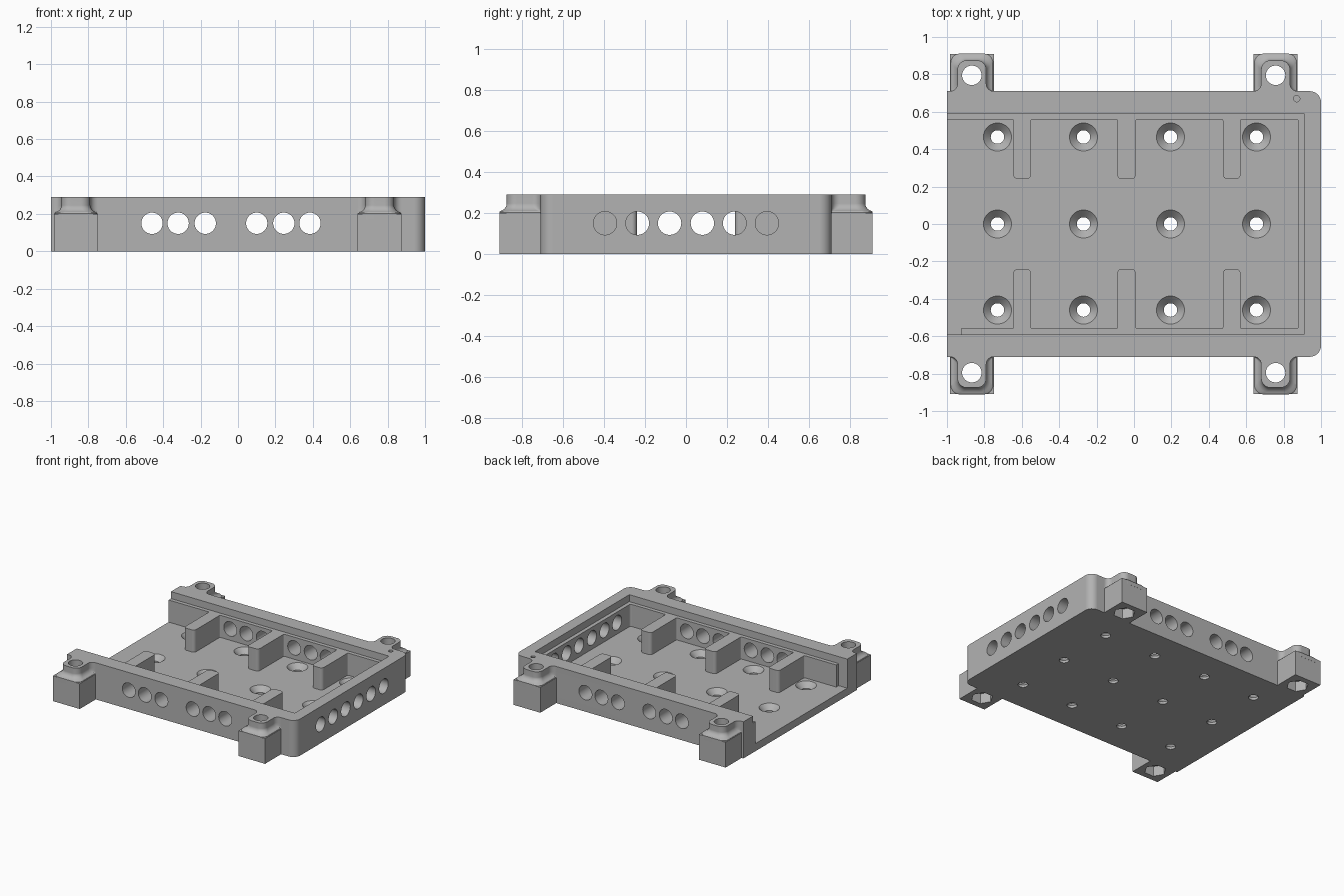
import bpy, bmesh
from math import pi, sin, cos
from mathutils import Vector, Matrix

if "Cube" in bpy.data.objects:
    bpy.data.objects.remove(bpy.data.objects["Cube"])

grey = bpy.data.materials.new("plain grey")
grey.use_nodes = True
grey.diffuse_color = (0.45, 0.45, 0.45, 1)
grey.node_tree.nodes["Principled BSDF"].inputs["Base Color"].default_value = (0.45, 0.45, 0.45, 1)


def rounded(corners, steps=8):
    """Plan outline from right-angled (x, y, radius) corners."""
    out = []
    for i, (x, y, r) in enumerate(corners):
        p = Vector((x, y))
        if r == 0:
            out.append(p)
            continue
        a = (Vector(corners[i - 1][:2]) - p).normalized()
        b = (Vector(corners[(i + 1) % len(corners)][:2]) - p).normalized()
        centre = p + (a + b) * r
        for k in range(steps + 1):
            t = k / steps * pi / 2
            out.append(centre - (b * cos(t) + a * sin(t)) * r)
    return out


def loft(name, rings):
    """Closed solid through (outline, z) rings."""
    bm = bmesh.new()
    loops = [[bm.verts.new((p[0], p[1], z)) for p in outline] for outline, z in rings]
    n = len(loops[0])
    bm.faces.new(loops[0])
    bm.faces.new(loops[-1])
    for low, high in zip(loops, loops[1:]):
        for i in range(n):
            j = (i + 1) % n
            bm.faces.new((low[i], low[j], high[j], high[i]))
    bmesh.ops.recalc_face_normals(bm, faces=bm.faces)
    return finish(name, bm)


def finish(name, bm):
    mesh = bpy.data.meshes.new(name)
    bm.to_mesh(mesh)
    bm.free()
    mesh.materials.append(grey)
    ob = bpy.data.objects.new(name, mesh)
    bpy.context.collection.objects.link(ob)
    return ob


def rect(x0, x1, y0, y1):
    return [(x0, y0), (x1, y0), (x1, y1), (x0, y1)]


def circle(x, y, r, n=40):
    return [(x + r * cos(2 * pi * k / n), y + r * sin(2 * pi * k / n)) for k in range(n)]


def drills(name, centres, radius, length, axis):
    """Row of separate horizontal cylinders along an axis."""
    bm = bmesh.new()
    for c in centres:
        turn = Matrix.Rotation(pi / 2, 4, "Y" if axis == "X" else "X")
        bmesh.ops.create_cone(bm, cap_ends=True, segments=40, radius1=radius, radius2=radius,
                              depth=length, matrix=Matrix.Translation(c) @ turn)
    return finish(name, bm)


def combine(ob, tools, operation="DIFFERENCE"):
    for tool in tools:
        mod = ob.modifiers.new("shape", "BOOLEAN")
        mod.operation, mod.solver, mod.object = operation, "EXACT", tool
    bpy.context.view_layer.update()
    graph = bpy.context.evaluated_depsgraph_get()
    mesh = bpy.data.meshes.new_from_object(ob.evaluated_get(graph))
    ob.modifiers.clear()
    ob.data = mesh
    mesh.name = ob.name
    for tool in tools:
        bpy.data.objects.remove(tool)


def smooth(ob):
    bpy.ops.object.select_all(action="DESELECT")
    ob.select_set(True)
    bpy.context.view_layer.objects.active = ob
    bpy.ops.object.shade_smooth_by_angle(angle=0.5)
    mod = ob.modifiers.new("even shading", "WEIGHTED_NORMAL")
    mod.keep_sharp = True


FLOOR, LEDGE, TOP, WALL = 0.06, 0.235, 0.29, 0.71

# Tray block, rounded on the closed end
tray = loft("tray", [(o, z) for z in (0, TOP) for o in [rounded(
    [(-1, -WALL, 0), (1, -WALL, 0.06), (1, WALL, 0.06), (-1, WALL, 0)])]])

# Main pocket, whose outline steps around the ribs
ribs = [(-0.645, -0.55), (-0.09, 0.01), (0.475, 0.57)]
inner, tip = 0.56, 0.24
plan = [(-1.1, -0.59, 0), (-0.925, -0.59, 0), (-0.925, -inner, 0)]
for a, b in ribs:
    plan += [(a, -inner, 0.008), (a, -tip, 0.025), (b, -tip, 0.025), (b, -inner, 0.008)]
plan += [(0.88, -inner, 0.015), (0.88, inner, 0.015)]
for a, b in reversed(ribs):
    plan += [(b, inner, 0.008), (b, tip, 0.025), (a, tip, 0.025), (a, inner, 0.008)]
plan += [(-1.1, inner, 0)]
outline = rounded(plan)
pocket = loft("pocket_cutter", [(outline, FLOOR), (outline, 0.35)])

# Lid ledge above the pocket and the ribs
lid = rect(-1.2, 0.91, -0.59, 0.59)
ledge = loft("ledge_cutter", [(lid, LEDGE), (lid, 0.4)])
combine(tray, [pocket, ledge])

# Round vents in the long walls and the closed end
long_x = (-0.46, -0.32, -0.175, 0.10, 0.245, 0.385)
end_y = (-0.395, -0.237, -0.08, 0.08, 0.237, 0.395)
cutters = []
for s in (-1, 1):
    cutters.append(drills("side_vent_cutter", [(x, s * 0.65, 0.15) for x in long_x], 0.057, 0.26, "Y"))
cutters.append(drills("end_vent_cutter", [(0.95, y, 0.15) for y in end_y], 0.057, 0.2, "X"))

# Countersunk screw holes in the floor
for x in (-0.73, -0.27, 0.195, 0.655):
    for y in (-0.46, 0, 0.465):
        cutters.append(loft("screw_cutter", [
            (circle(x, y, r), z) for r, z in ((0.036, -0.05), (0.036, 0.02), (0.075, FLOOR), (0.075, 0.08))]))

# Small marker hole in the rim
cutters.append(loft("marker_cutter", [(circle(0.87, 0.67, 0.017, 24), z) for z in (0.25, 0.35)]))
combine(tray, cutters)
smooth(tray)

# Mounting feet: square block, filleted neck, bolt hole and nut recess
HALF = 0.1175


def neck_plan(cx, s, grow):
    w, v, f = 0.077 + grow, 0.165 + grow, (HALF - 0.077 - grow) * 0.98
    corners = [(-HALF, -0.01, 0), (-HALF, 0, 0), (-w, 0, f), (-w, v, 0.05), (w, v, 0.05),
               (w, 0, f), (HALF, 0, 0), (HALF, -0.01, 0)]
    return rounded([(cx + x, s * (WALL + y), r) for x, y, r in corners])


neck_profile = [(0.036, 0.17), (0.036, 0.203), (0.031, 0.209), (0.02, 0.213),
                (0.009, 0.222), (0.002, 0.234), (0, 0.246), (0, TOP)]
for side, cx in (("right", -0.867), ("left", 0.757)):
    for end, s in (("front", -1), ("back", 1)):
        ys = sorted((s * (WALL - 0.01), s * 0.91))
        base = rect(cx - HALF, cx + HALF, *ys)
        foot = loft(f"{end}_{side}_foot", [(base, 0), (base, 0.2)])
        neck = loft("neck", [(neck_plan(cx, s, g), z) for g, z in neck_profile])
        combine(foot, [neck], "UNION")
        bolt = loft("bolt_cutter", [(circle(cx, s * 0.795, 0.052), z) for z in (-0.1, 0.4)])
        nut = loft("nut_cutter", [(circle(cx, s * 0.795, 0.08, 6), z) for z in (-0.1, 0.08)])
        combine(foot, [bolt, nut])
        smooth(foot)
